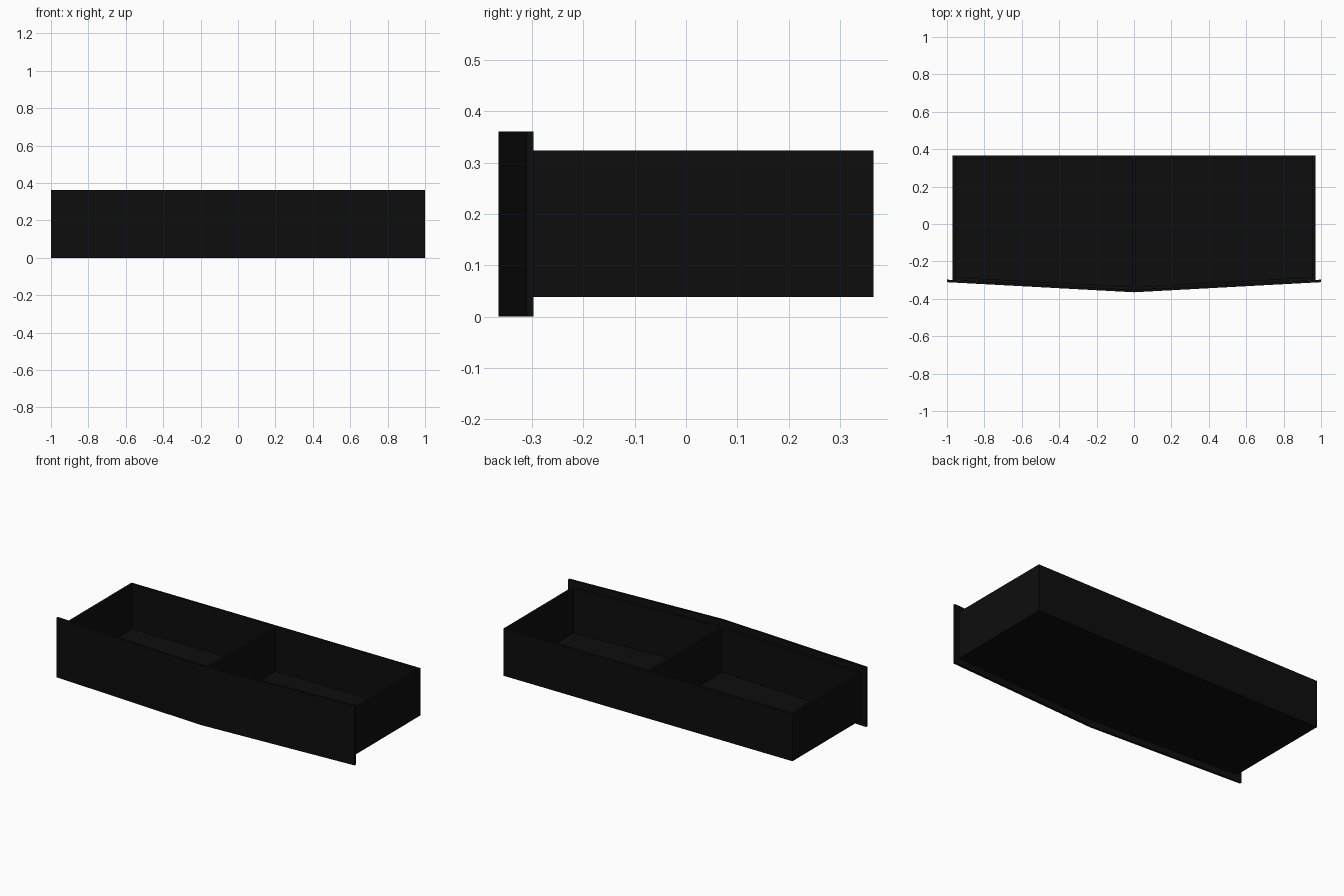
import bpy
import bmesh

cube = bpy.data.objects.get("Cube")
if cube:
    bpy.data.objects.remove(cube, do_unlink=True)

# Single near-black finish
black = bpy.data.materials.new("matte_black")
black.use_nodes = True
colour = (0.004, 0.004, 0.004, 1)
black.diffuse_color = colour
black.node_tree.nodes["Principled BSDF"].inputs["Base Color"].default_value = colour


def prism(name, plan, z0, z1):
    """Extrude a plan outline (counter-clockwise x, y points) from z0 to z1."""
    bm = bmesh.new()
    base = bm.faces.new([bm.verts.new((x, y, z0)) for x, y in plan])
    top = bmesh.ops.extrude_face_region(bm, geom=[base])["geom"]
    bmesh.ops.translate(bm, vec=(0, 0, z1 - z0),
                        verts=[v for v in top if isinstance(v, bmesh.types.BMVert)])
    bmesh.ops.recalc_face_normals(bm, faces=bm.faces)
    mesh = bpy.data.meshes.new(name)
    bm.to_mesh(mesh)
    bm.free()
    mesh.materials.append(black)
    obj = bpy.data.objects.new(name, mesh)
    bpy.context.collection.objects.link(obj)
    return obj


def chevron(half, end_y, mid_y, thick):
    """Bent strip, pointed towards the front at x = 0."""
    return [(-half, end_y), (0, mid_y), (half, end_y),
            (half, end_y + thick), (0, mid_y + thick), (-half, end_y + thick)]


W, BACK, T = 0.97, 0.365, 0.015      # box half width, back face, board thickness
LOW, HIGH = 0.038, 0.324             # box bottom and rim
END, MID = -0.299, -0.352            # front of the box at its sides and centre

# Bent drawer face, overhanging the box
prism("front_panel", chevron(1.0, -0.311, -0.365, 0.0135), 0, 0.361)

# Box
prism("floor", [(-W, END), (0, MID), (W, END), (W, BACK), (-W, BACK)], LOW, LOW + T)
prism("inner_front_wall", chevron(W, END, MID, T), LOW + T, HIGH)
prism("back_wall", [(-W, BACK - T), (W, BACK - T), (W, BACK), (-W, BACK)], LOW + T, HIGH)
for side, name in ((-1, "right_wall"), (1, "left_wall")):
    x0, x1 = sorted((side * W, side * (W - T)))
    prism(name, [(x0, END + T), (x1, END + T), (x1, BACK - T), (x0, BACK - T)], LOW + T, HIGH)

# Central divider
D = T / 2
prism("divider", [(-D, MID + T), (D, MID + T), (D, BACK - T), (-D, BACK - T)], LOW + T, HIGH)
